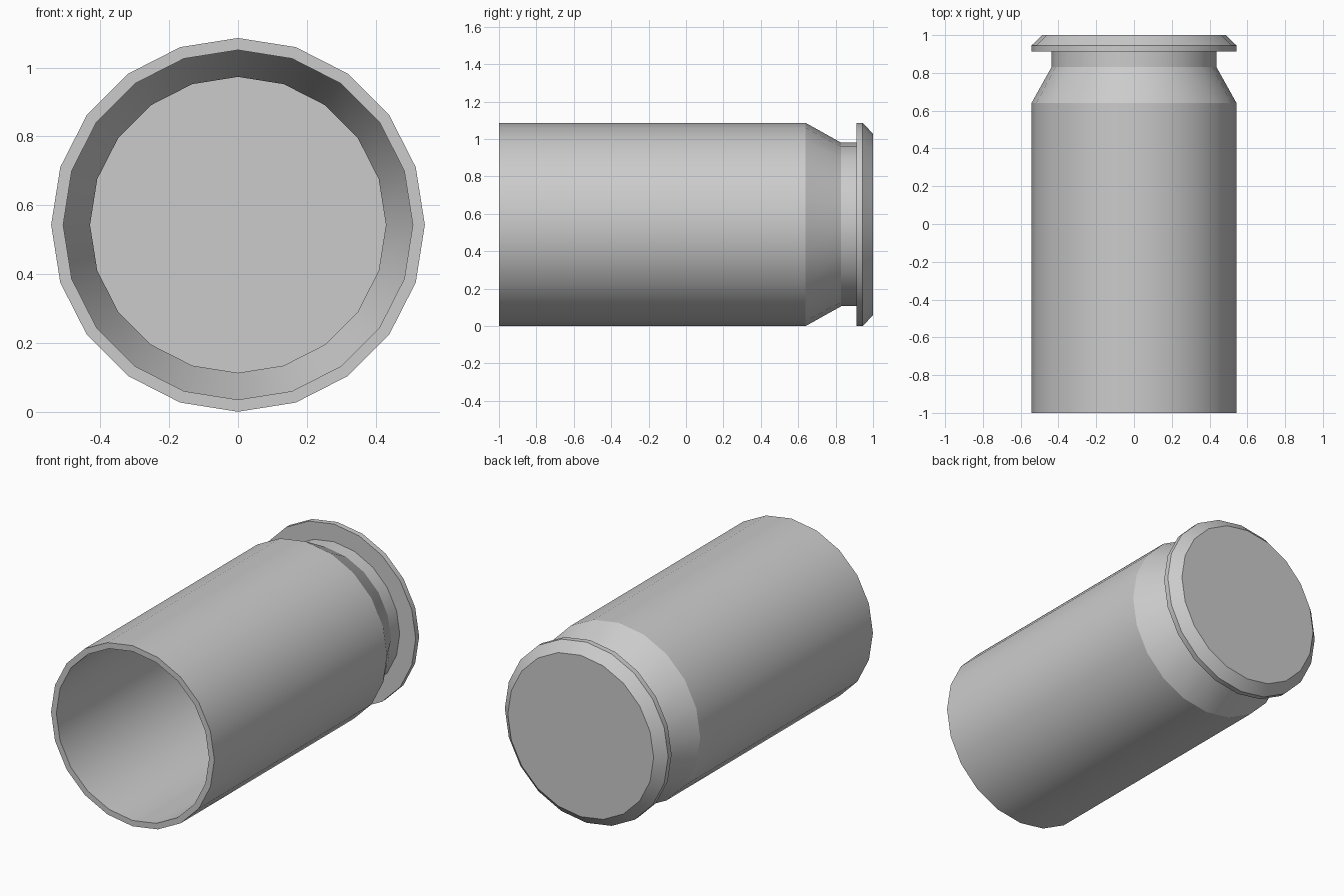
import bpy, bmesh, math

if "Cube" in bpy.data.objects:
    bpy.data.objects.remove(bpy.data.objects["Cube"])

SIDES = 20
CENTRE_Z = 0.543

# Profile as (y, radius): closed base cap, rim, neck, shoulder, body, mouth, hollow interior
profile = [
    (1.0, 0.485), (0.945, 0.543), (0.912, 0.543), (0.912, 0.437),
    (0.83, 0.437), (0.64, 0.543), (-1.0, 0.543),
    (-1.0, 0.508), (0.64, 0.508), (0.83, 0.43), (0.93, 0.43),
]


def lathe(name, points):
    bm = bmesh.new()
    rings = []
    for y, r in points:
        ring = []
        for i in range(SIDES):
            a = 2 * math.pi * i / SIDES
            ring.append(bm.verts.new((r * math.sin(a), y, CENTRE_Z + r * math.cos(a))))
        rings.append(ring)
    # Walls between neighbouring rings
    for a, b in zip(rings, rings[1:]):
        for i in range(SIDES):
            j = (i + 1) % SIDES
            bm.faces.new((a[i], a[j], b[j], b[i]))
    # Outer base and inner floor
    bm.faces.new(rings[0])
    bm.faces.new(rings[-1])
    bmesh.ops.recalc_face_normals(bm, faces=bm.faces)
    mesh = bpy.data.meshes.new(name)
    bm.to_mesh(mesh)
    bm.free()
    obj = bpy.data.objects.new(name, mesh)
    bpy.context.collection.objects.link(obj)
    return obj


# Hollow casing lying along y
casing = lathe("hollow_casing", profile)
bpy.context.view_layer.objects.active = casing
casing.select_set(True)
bpy.ops.object.shade_smooth_by_angle(angle=math.radians(22))
